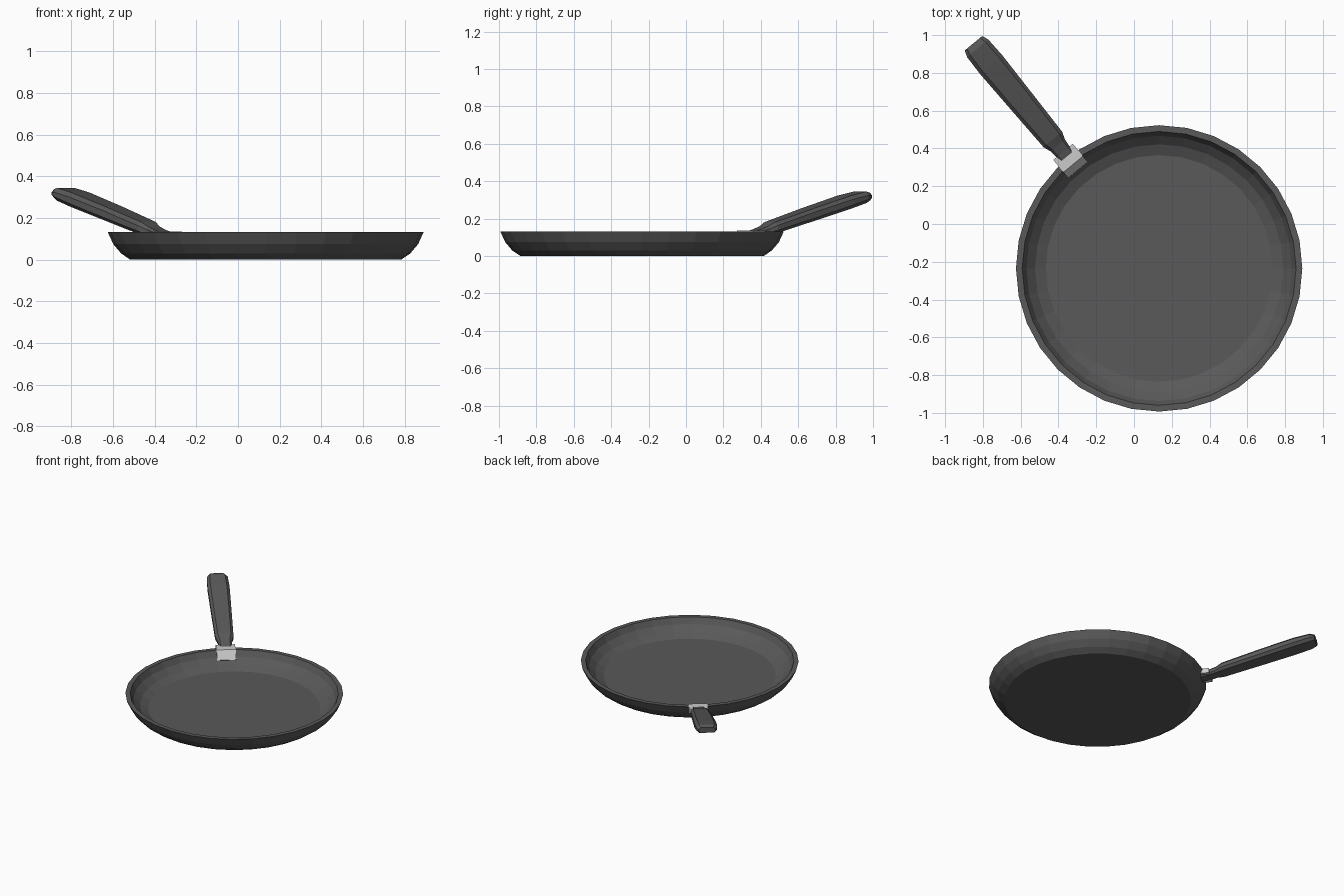
import bpy, bmesh, math
from mathutils import Matrix, Vector

if "Cube" in bpy.data.objects:
    bpy.data.objects.remove(bpy.data.objects["Cube"])

CENTRE = Vector((0.133, -0.235, 0.0))
SIDES = 32
HANDLE_ANGLE = math.radians(129.5)


def material(name, v):
    m = bpy.data.materials.new(name)
    m.diffuse_color = (v, v, v, 1)
    m.use_nodes = True
    m.node_tree.nodes["Principled BSDF"].inputs["Base Color"].default_value = m.diffuse_color
    return m


dark = material("dark grey coating", 0.1)
steel = material("light steel", 0.6)


def loft(name, rings, mat, matrix):
    """Skin a list of closed rings and cap both ends."""
    bm = bmesh.new()
    loops = [[bm.verts.new(p) for p in ring] for ring in rings]
    n = len(loops[0])
    for a, b in zip(loops, loops[1:]):
        for i in range(n):
            j = (i + 1) % n
            bm.faces.new((a[i], a[j], b[j], b[i]))
    bm.faces.new(loops[0][::-1])
    bm.faces.new(loops[-1])
    bmesh.ops.recalc_face_normals(bm, faces=bm.faces)
    mesh = bpy.data.meshes.new(name)
    bm.to_mesh(mesh)
    bm.free()
    mesh.materials.append(mat)
    ob = bpy.data.objects.new(name, mesh)
    ob.matrix_world = matrix
    bpy.context.collection.objects.link(ob)
    return ob


def circle(r, z):
    return [(r * math.cos(2 * math.pi * i / SIDES),
             r * math.sin(2 * math.pi * i / SIDES), z) for i in range(SIDES)]


def section(x, z, w, h, c):
    """Chamfered rectangle across the handle at distance x."""
    d = min(c, h * 0.8)
    return [(x, y, z + dz) for y, dz in (
        (-w + c, -h), (w - c, -h), (w, -h + d), (w, h - d),
        (w - c, h), (-w + c, h), (-w, h - d), (-w, -h + d))]


# Pan: outside wall up, over the flat rim, inside wall down to the floor
profile = [(0.65, 0), (0.694, 0.03), (0.732, 0.075), (0.758, 0.132),
           (0.725, 0.132), (0.702, 0.088), (0.657, 0.047), (0.60, 0.022)]
loft("pan_body", [circle(r, z) for r, z in profile], dark,
     Matrix.Translation(CENTRE))

# Handle: narrow neck, then a slightly widening chamfered grip
aim = Matrix.Translation(CENTRE) @ Matrix.Rotation(HANDLE_ANGLE, 4, 'Z')
stations = [(0.735, 0.108, 0.045, 0.020, 0.010),
            (0.80, 0.122, 0.045, 0.022, 0.010),
            (0.845, 0.136, 0.050, 0.024, 0.014),
            (0.885, 0.150, 0.064, 0.031, 0.018),
            (1.15, 0.222, 0.071, 0.034, 0.018),
            (1.40, 0.288, 0.077, 0.035, 0.020),
            (1.51, 0.314, 0.073, 0.031, 0.020),
            (1.545, 0.318, 0.060, 0.020, 0.016)]
loft("handle", [section(*s) for s in stations], dark, aim)

# Steel bracket: hooks over the rim and lies against the inside wall
side = [(0.80, 0.100), (0.80, 0.136), (0.715, 0.136),
        (0.675, 0.075), (0.69, 0.060), (0.735, 0.100)]
loft("rim_bracket", [[(x, y, z) for x, z in side] for y in (-0.067, 0.067)],
     steel, aim)
